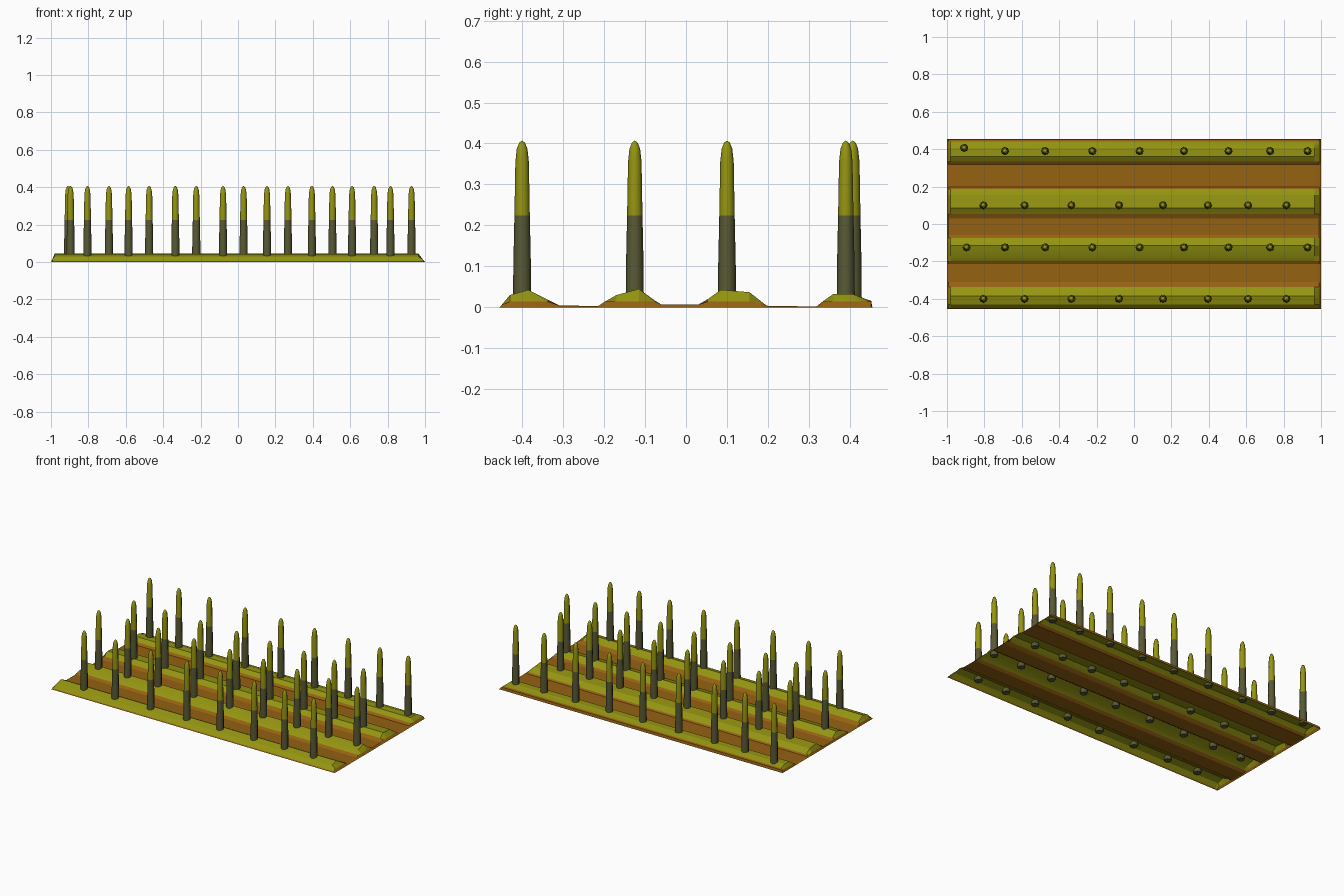
import bpy
import bmesh
from math import cos, sin, tau

cube = bpy.data.objects.get("Cube")
if cube:
    bpy.data.objects.remove(cube, do_unlink=True)


def material(name, rgb):
    m = bpy.data.materials.new(name)
    m.use_nodes = True
    m.diffuse_color = (*rgb, 1)
    m.node_tree.nodes["Principled BSDF"].inputs["Base Color"].default_value = (*rgb, 1)
    return m


brown = material("soil brown", (0.30, 0.12, 0.006))
olive = material("olive yellow", (0.30, 0.30, 0.006))
grey = material("dark olive grey", (0.10, 0.10, 0.035))


def make_object(name, bm, mats, angle):
    mesh = bpy.data.meshes.new(name)
    bm.to_mesh(mesh)
    bm.free()
    for m in mats:
        mesh.materials.append(m)
    ob = bpy.data.objects.new(name, mesh)
    bpy.context.collection.objects.link(ob)
    bpy.ops.object.select_all(action='DESELECT')
    ob.select_set(True)
    bpy.context.view_layer.objects.active = ob
    bpy.ops.object.shade_smooth_by_angle(angle=angle)
    return ob


# Ridged ground: a cross-section (y, z) swept along x, its ends sloping down
section = [(-.455, 0), (-.45, .006), (-.43, .03), (-.385, .043), (-.337, .019),
           (-.31, .005), (-.215, .003), (-.198, .014), (-.17, .03), (-.115, .045),
           (-.075, .016), (-.06, .007), (.03, .007), (.053, .02), (.085, .043),
           (.155, .037), (.187, .012), (.197, .004), (.318, .002), (.333, .014),
           (.36, .033), (.405, .033), (.44, .02), (.452, .016), (.455, 0)]
olive_bands = [(-.451, -.336), (-.199, -.074), (.052, .188), (.332, .441)]
# Each station: x and the greatest height allowed there
stations = [(-1, 0), (-.993, .014), (-.98, 1), (.965, 1), (.988, .014), (1, 0)]

bm = bmesh.new()
loops = [[bm.verts.new((x, y, min(z, cap))) for y, z in section] for x, cap in stations]
for s, (a, b) in enumerate(zip(loops, loops[1:])):
    outer_end = s in (0, len(stations) - 2)
    for j in range(len(section) - 1):
        f = bm.faces.new((a[j], b[j], b[j + 1], a[j + 1]))
        y0, y1 = section[j][0], section[j + 1][0]
        on_ridge = any(lo < y0 and y1 < hi for lo, hi in olive_bands)
        f.material_index = int(on_ridge and not outer_end)
make_object("ridged_ground", bm, [brown, olive], 0.35)

# Posts: grey shaft and olive rounded tip, lathed from (radius, z)
post_profile = [(.022, .018), (.0215, .1), (.0188, .224), (.0165, .355),
                (.013, .387), (.007, .402)]
TIP_Z, COLOUR_Z, SIDES = .407, .22, 8


def post_mesh():
    bm = bmesh.new()
    rings = [[bm.verts.new((r * cos(tau * i / SIDES), r * sin(tau * i / SIDES), z))
              for i in range(SIDES)] for r, z in post_profile]
    tip = bm.verts.new((0, 0, TIP_Z))
    bm.faces.new(rings[0][::-1])
    for i in range(SIDES):
        k = (i + 1) % SIDES
        for a, b in zip(rings, rings[1:]):
            bm.faces.new((a[i], a[k], b[k], b[i]))
        bm.faces.new((rings[-1][i], rings[-1][k], tip))
    for f in bm.faces:
        f.material_index = int(min(v.co.z for v in f.verts) > COLOUR_Z)
    return bm


eight = [-.805, -.585, -.335, -.08, .155, .395, .61, .815]
nine = [-.895, -.69, -.475, -.223, .03, .267, .505, .728, .928]
spots = [(x, y) for y, xs in ((-.4, eight), (-.125, nine), (.1, eight), (.39, nine[1:]))
         for x in xs] + [(-.908, .407)]

first = make_object("post", post_mesh(), [grey, olive], 0.9)
for n, (x, y) in enumerate(spots):
    ob = first if n == 0 else first.copy()
    if n:
        bpy.context.collection.objects.link(ob)
    ob.name = f"post_{n + 1}"
    ob.location = (x, y, 0)
